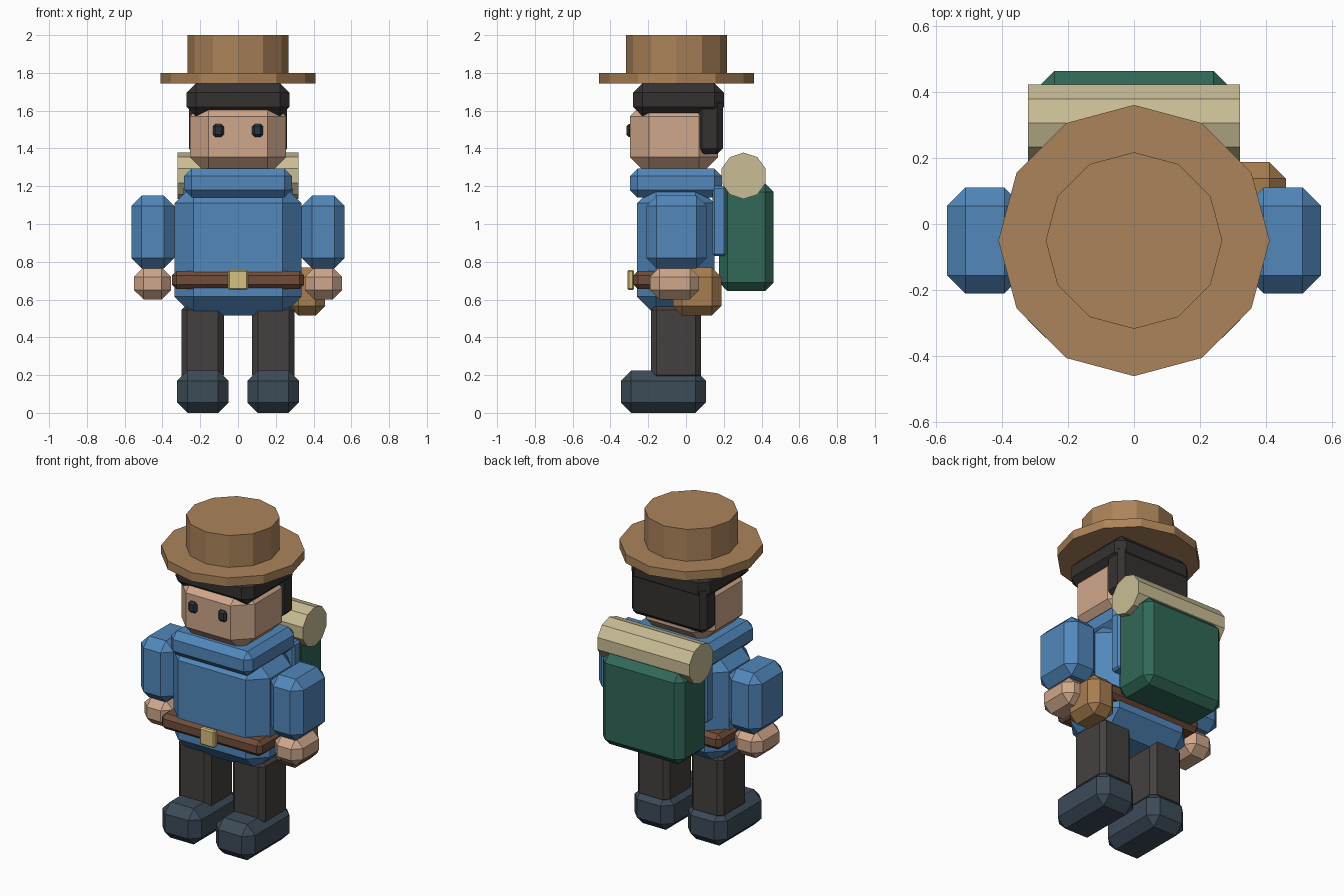
import bpy, bmesh, math
from mathutils import Matrix, Vector

if "Cube" in bpy.data.objects:
    bpy.data.objects.remove(bpy.data.objects["Cube"])


def material(name, rgb):
    m = bpy.data.materials.new(name)
    m.diffuse_color = (*[(c / 255) ** 2.2 for c in rgb], 1)
    m.use_nodes = True
    m.node_tree.nodes["Principled BSDF"].inputs["Base Color"].default_value = m.diffuse_color
    return m


SKIN = material("skin", (206, 166, 138))
BLUE = material("blue_cloth", (82, 134, 186))
DARK = material("dark_hair", (56, 53, 52))
TROUSER = material("trouser_cloth", (70, 66, 65))
BOOT = material("boot_leather", (62, 76, 88))
TAN = material("tan_felt", (170, 130, 90))
BROWN = material("belt_leather", (112, 78, 60))
POUCH = material("pouch_leather", (166, 124, 80))
BRASS = material("brass", (214, 190, 125))
GREEN = material("pack_canvas", (52, 104, 88))
CREAM = material("bedroll_cloth", (200, 188, 148))
EYE = material("eye_dark", (46, 54, 62))


def finish(name, bm, mat):
    me = bpy.data.meshes.new(name)
    bm.normal_update()
    bm.to_mesh(me)
    bm.free()
    me.materials.append(mat)
    ob = bpy.data.objects.new(name, me)
    bpy.context.collection.objects.link(ob)
    return ob


def box(name, x, y, z, bevel, mat):
    """Chamfered box given as (min, max) ranges."""
    bm = bmesh.new()
    bmesh.ops.create_cube(bm, size=1)
    for v in bm.verts:
        v.co = Vector([(r[0] + r[1]) / 2 + c * (r[1] - r[0]) for c, r in zip(v.co, (x, y, z))])
    bmesh.ops.bevel(bm, geom=bm.edges[:], offset=bevel, segments=1, affect='EDGES')
    return finish(name, bm, mat)


def pair(name, x, y, z, bevel, mat):
    """The same box on both sides of the body."""
    box("right_" + name, x, y, z, bevel, mat)
    box("left_" + name, (-x[1], -x[0]), y, z, bevel, mat)


def drum(name, sides, radius, depth, matrix, mat):
    bm = bmesh.new()
    bmesh.ops.create_cone(bm, cap_ends=True, segments=sides, radius1=radius,
                          radius2=radius, depth=depth, matrix=matrix)
    return finish(name, bm, mat)


# Legs and boots
pair("boot", (0.05, 0.322), (-0.345, 0.105), (0, 0.225), 0.055, BOOT)
pair("leg", (0.075, 0.30), (-0.185, 0.08), (0.17, 0.575), 0.03, TROUSER)

# Body
box("torso", (-0.335, 0.335), (-0.26, 0.15), (0.515, 1.21), 0.1, BLUE)
box("collar", (-0.285, 0.285), (-0.297, 0.19), (1.14, 1.293), 0.04, BLUE)
pair("arm", (0.337, 0.565), (-0.21, 0.11), (0.765, 1.15), 0.055, BLUE)
pair("hand", (0.355, 0.55), (-0.19, 0.07), (0.60, 0.77), 0.05, SKIN)

# Belt, buckle and hip pouch
box("belt", (-0.35, 0.35), (-0.28, 0.17), (0.655, 0.752), 0.025, BROWN)
box("buckle", (-0.052, 0.052), (-0.31, -0.275), (0.65, 0.757), 0.008, BRASS)
box("hip_pouch", (0.27, 0.46), (-0.07, 0.187), (0.515, 0.77), 0.05, POUCH)

# Head, face and hair
box("head", (-0.255, 0.255), (-0.297, 0.17), (1.255, 1.67), 0.1, SKIN)
pair("eye", (0.075, 0.132), (-0.315, -0.28), (1.46, 1.53), 0.013, EYE)
box("hair_top", (-0.272, 0.272), (-0.28, 0.20), (1.57, 1.745), 0.05, DARK)
box("hair_back", (-0.26, 0.26), (0.055, 0.195), (1.37, 1.67), 0.03, DARK)

# Hat
drum("hat_brim", 12, 0.41, 0.055, Matrix.Translation((0, -0.05, 1.7725)), TAN)
drum("hat_crown", 12, 0.267, 0.21, Matrix.Translation((0, -0.05, 1.895)), TAN)

# Backpack, straps and bedroll
box("backpack", (-0.285, 0.285), (0.175, 0.463), (0.645, 1.215), 0.045, GREEN)
pair("pack_strap", (0.19, 0.29), (0.14, 0.213), (0.83, 1.20), 0.012, BLUE)
drum("bedroll", 10, 0.123, 0.64,
     Matrix.Translation((0, 0.305, 1.255)) @ Matrix.Rotation(math.radians(90), 4, 'Y')
     @ Matrix.Rotation(math.radians(90), 4, 'Z'), CREAM)
